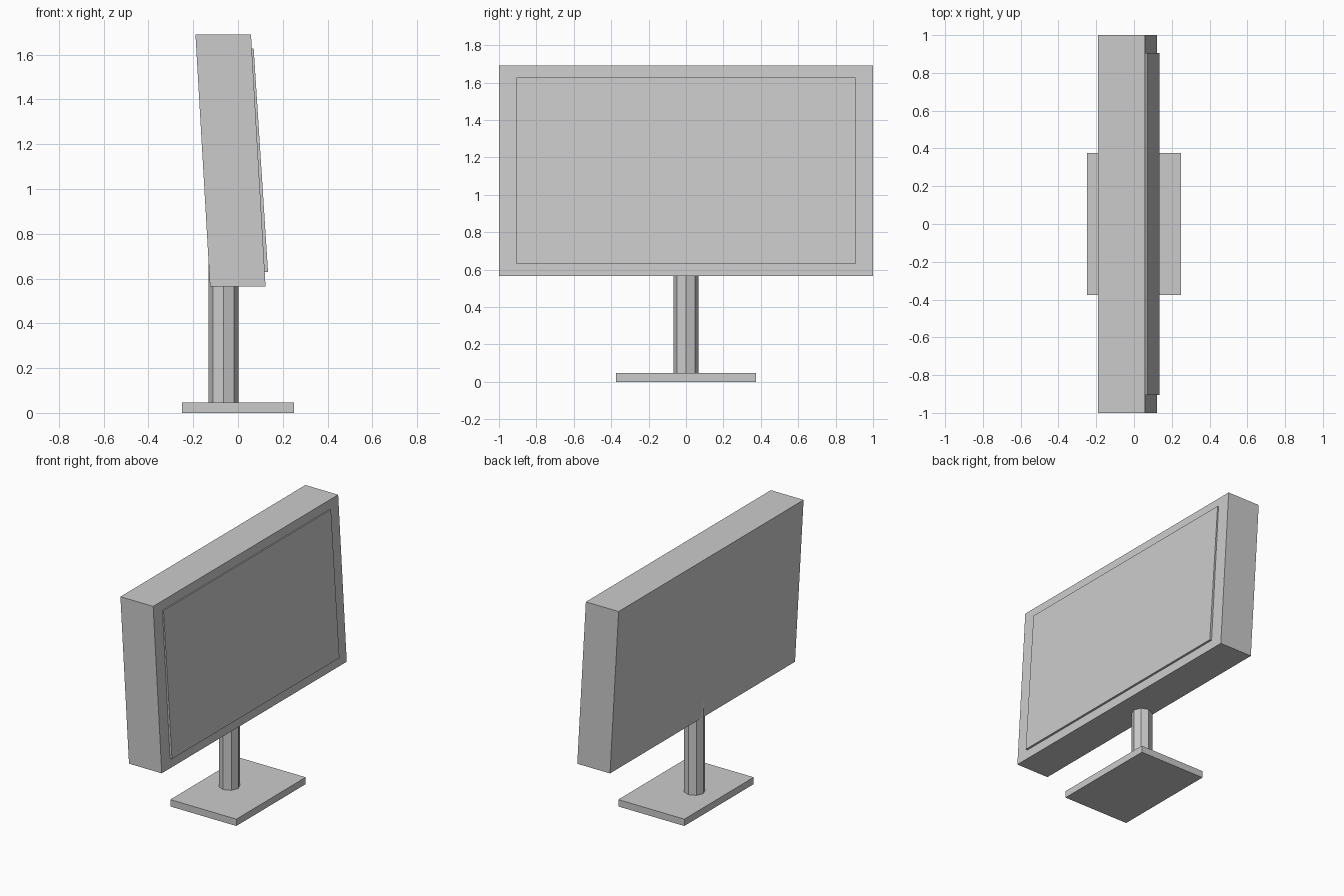
import bpy
import bmesh

old = bpy.data.objects.get("Cube")
if old:
    bpy.data.objects.remove(old, do_unlink=True)

grey = bpy.data.materials.new("light grey")
grey.use_nodes = True
grey.diffuse_color = (0.6, 0.6, 0.6, 1)
grey.node_tree.nodes["Principled BSDF"].inputs["Base Color"].default_value = (0.6, 0.6, 0.6, 1)


def add_prism(name, profile, half_width):
    """Extrude a closed x-z profile evenly across the width (y)."""
    bm = bmesh.new()
    face = bm.faces.new([bm.verts.new((x, -half_width, z)) for x, z in profile])
    side = bmesh.ops.extrude_face_region(bm, geom=[face])
    for v in side["geom"]:
        if isinstance(v, bmesh.types.BMVert):
            v.co.y = half_width
    bmesh.ops.recalc_face_normals(bm, faces=bm.faces)
    mesh = bpy.data.meshes.new(name)
    bm.to_mesh(mesh)
    bm.free()
    mesh.materials.append(grey)
    obj = bpy.data.objects.new(name, mesh)
    bpy.context.collection.objects.link(obj)
    return obj


def leaning_slab(back_bottom, back_top, depth, bottom, top):
    """Profile of a slab with level ends and tilted front and back."""
    return [(back_bottom, bottom), (back_bottom + depth, bottom),
            (back_top + depth, top), (back_top, top)]


# Flat foot plate
add_prism("base", leaning_slab(-0.25, -0.25, 0.5, 0, 0.047), 0.375)

# Leaning housing, and the thin panel raised on its face
add_prism("housing", leaning_slab(-0.125, -0.19, 0.248, 0.565, 1.69), 1.0)
add_prism("screen", leaning_slab(0.114, 0.05, 0.02, 0.63, 1.628), 0.905)

# Eight-sided post, its top hidden inside the housing
low, high = 0.04, 0.72
bpy.ops.mesh.primitive_cylinder_add(vertices=8, radius=0.067, depth=high - low,
                                    location=(-0.065, 0, (low + high) / 2))
post = bpy.context.object
post.name = "post"
post.data.materials.append(grey)
